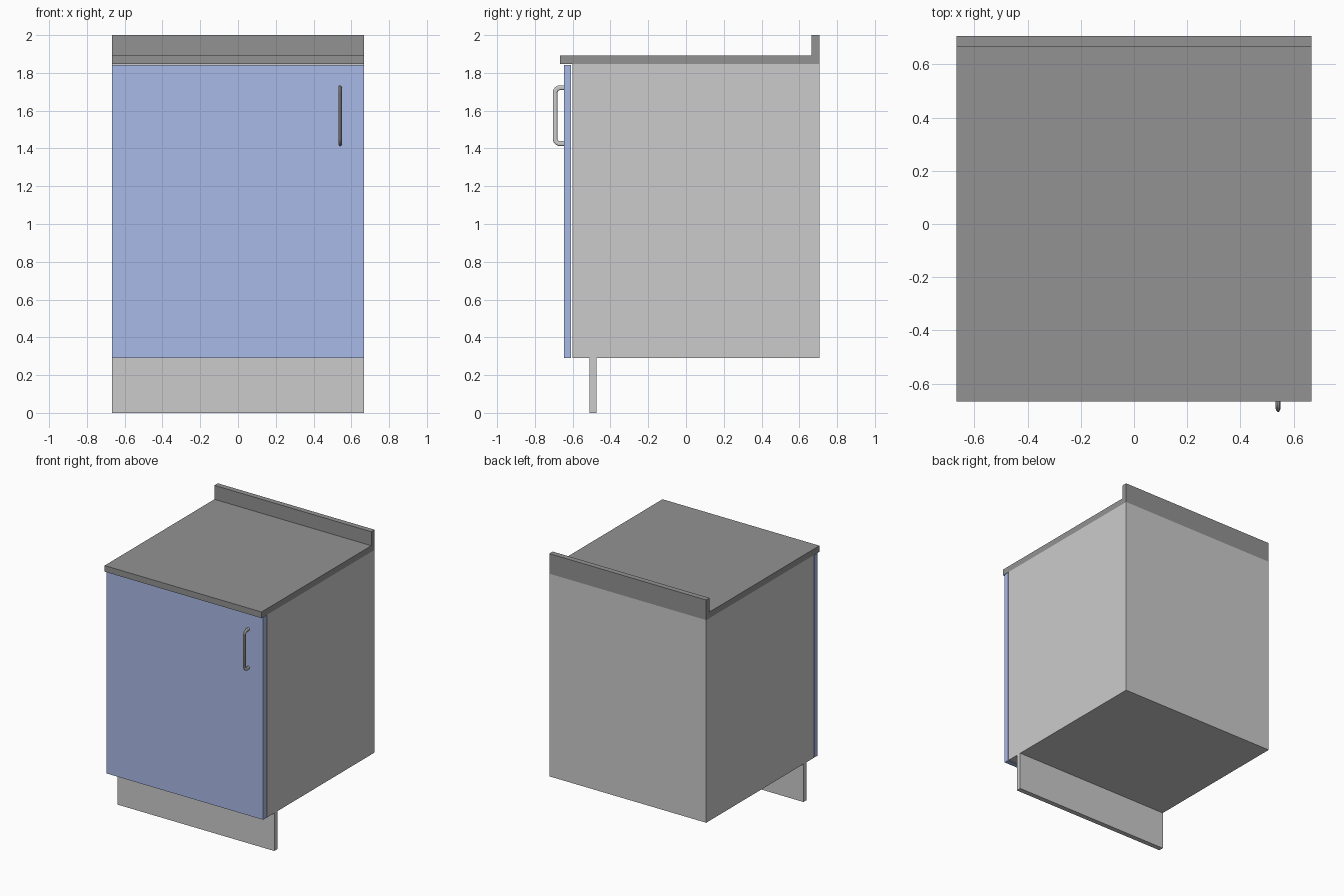
import bpy, bmesh, math

if "Cube" in bpy.data.objects:
    bpy.data.objects.remove(bpy.data.objects["Cube"])

HALF_W = 0.666
BACK = 0.706


def material(name, rgb):
    m = bpy.data.materials.new(name)
    m.diffuse_color = (*rgb, 1)
    m.use_nodes = True
    m.node_tree.nodes["Principled BSDF"].inputs["Base Color"].default_value = m.diffuse_color
    return m


def slab(name, profile, mat=None):
    """Extrude a (y, z) profile across the full cabinet width."""
    bm = bmesh.new()
    face = bm.faces.new([bm.verts.new((-HALF_W, y, z)) for y, z in profile])
    new = bmesh.ops.extrude_face_region(bm, geom=[face])["geom"]
    verts = [g for g in new if isinstance(g, bmesh.types.BMVert)]
    bmesh.ops.translate(bm, verts=verts, vec=(2 * HALF_W, 0, 0))
    bmesh.ops.recalc_face_normals(bm, faces=bm.faces)
    mesh = bpy.data.meshes.new(name)
    bm.to_mesh(mesh)
    bm.free()
    if mat:
        mesh.materials.append(mat)
    ob = bpy.data.objects.new(name, mesh)
    bpy.context.collection.objects.link(ob)
    return ob


def rect(y0, y1, z0, z1):
    return [(y0, z0), (y1, z0), (y1, z1), (y0, z1)]


blue = material("door_blue", (0.40, 0.49, 0.80))
dark = material("worktop_dark", (0.29, 0.29, 0.29))

# Cabinet body, plinth and door
slab("cabinet_body", rect(-0.602, BACK, 0.291, 1.846))
slab("plinth", rect(-0.511, -0.473, 0, 0.291))
slab("door", rect(-0.646, -0.608, 0.291, 1.843), blue)

# Worktop with upstand in one L-shaped profile
slab("worktop", [(-0.666, 1.846), (BACK, 1.846), (BACK, 2.0),
                 (0.665, 2.0), (0.665, 1.893), (-0.666, 1.893)], dark)

# Handle: bent bar with an oval section, flattened in x
R, BEND, MID, HALF_L, OUT = 0.0135, 0.026, 1.5735, 0.148, -0.6925
path = [(-0.64, HALF_L)]
for i in range(7):
    a = math.radians(15 * i)
    path.append((OUT + BEND * (1 - math.sin(a)), HALF_L - BEND * (1 - math.cos(a))))
path += [(y, -z) for y, z in reversed(path)]
curve = bpy.data.curves.new("handle", "CURVE")
curve.dimensions = "3D"
curve.bevel_depth = R
curve.bevel_resolution = 3
curve.use_fill_caps = True
spline = curve.splines.new("POLY")
spline.points.add(len(path) - 1)
for p, (y, z) in zip(spline.points, path):
    p.co = (0, y, z, 1)
handle = bpy.data.objects.new("handle", curve)
bpy.context.collection.objects.link(handle)
handle.location = (0.541, 0, MID)
handle.scale = (0.68, 1, 1)
bpy.context.view_layer.objects.active = handle
handle.select_set(True)
bpy.ops.object.convert(target="MESH")
bpy.ops.object.transform_apply(location=True, rotation=True, scale=True)
bpy.ops.object.shade_smooth_by_angle()
